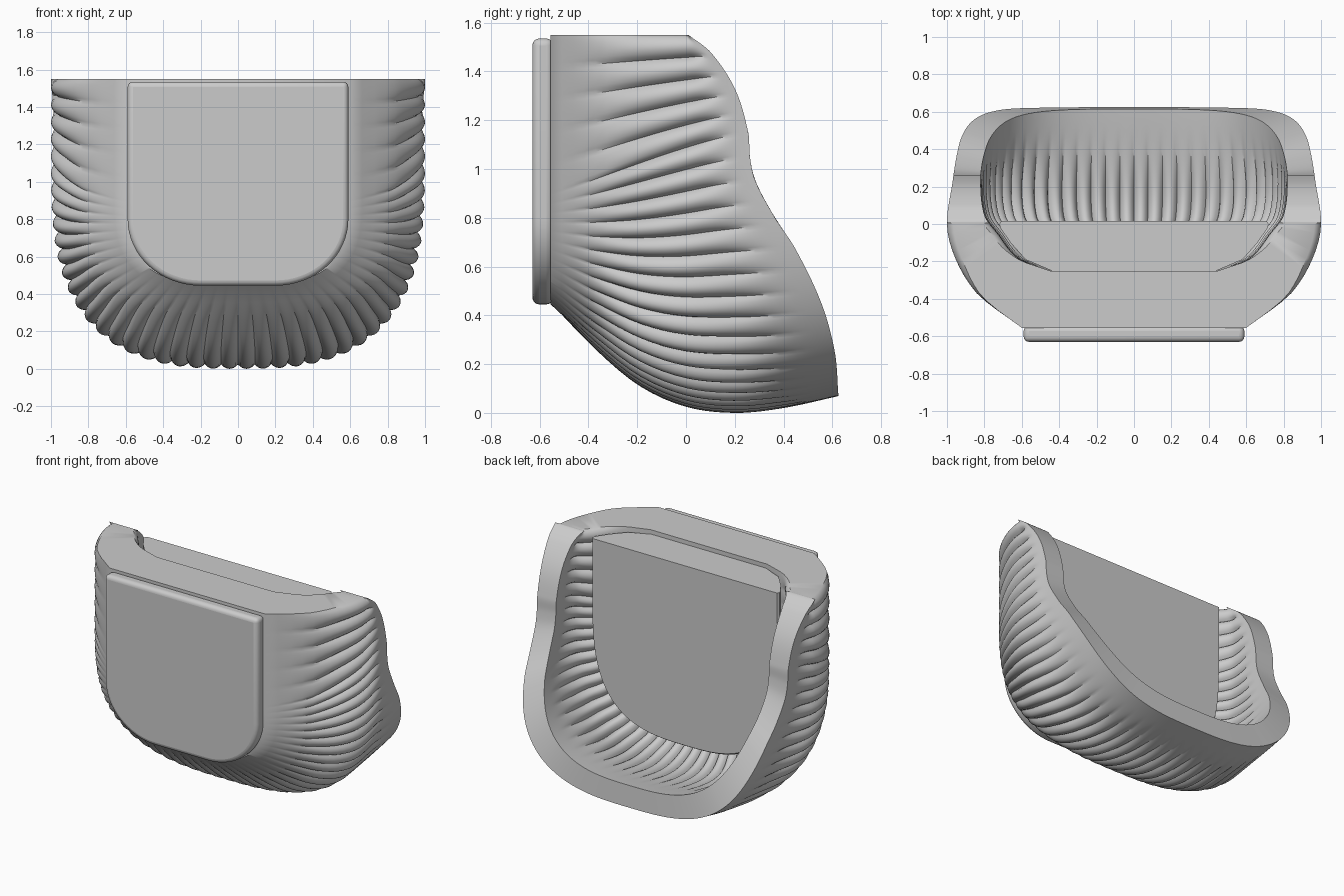
import bpy, bmesh, math

cube = bpy.data.objects.get("Cube")
if cube:
    bpy.data.objects.remove(cube, do_unlink=True)

TOP = 1.55
FLUTES = 48
STEPS = 8
COLS = FLUTES * STEPS

grey = bpy.data.materials.new("plain_grey")
grey.use_nodes = True
grey.diffuse_color = (0.6, 0.6, 0.6, 1)
grey.node_tree.nodes["Principled BSDF"].inputs["Base Color"].default_value = (0.6, 0.6, 0.6, 1)


def curve(points):
    """Smooth function through a few sorted (position, value) points."""
    xs, vs = zip(*points)
    last = len(xs) - 1

    def slope(i):
        a, b = max(i - 1, 0), min(i + 1, last)
        return (vs[b] - vs[a]) / (xs[b] - xs[a])

    def value(x):
        x = min(max(x, xs[0]), xs[-1])
        i = 0
        while i < last - 1 and x > xs[i + 1]:
            i += 1
        d = xs[i + 1] - xs[i]
        t = (x - xs[i]) / d
        s = t * t * (3 - 2 * t)
        return (vs[i] * (1 - s) + vs[i + 1] * s
                + d * t * (1 - t) * (slope(i) * (1 - t) - slope(i + 1) * t))
    return value


def smooth(a, b, x):
    t = min(max((x - a) / (b - a), 0), 1)
    return t * t * (3 - 2 * t)


# Depth profiles: half width, floor height, start of the round bottom, rim cut
outer_width = curve([(-.55, .6), (-.47, .72), (-.36, .85), (-.18, .957), (0, 1), (.27, .965), (.63, .95)])
outer_floor = curve([(-.55, .445), (-.36, .25), (-.19, .11), (0, .025), (.2, 0), (.4, .02), (.63, .07)])
inner_width = curve([(-.25, .45), (-.19, .61), (-.05, .73), (.05, .8), (.27, .82), (.63, .8)])
inner_floor = curve([(-.25, .5), (-.15, .33), (0, .2), (.2, .16), (.63, .22)])
round_start = curve([(-.55, .9), (0, 1.1), (.3, 1.17), (.63, 1.17)])
rim_depth = curve([(.07, .625), (.25, .61), (.45, .555), (.67, .45), (.8, .365), (.95, .285),
                   (1.05, .262), (1.15, .255), (1.33, .2), (1.48, .1), (1.55, .01)])


def unit_section():
    """Evenly spaced points of a U: x from -1 to 1, q from -1 (top) to 1 (bottom)."""
    c, h, fine = round_start(0), round_start(0), 1500
    half = [(1, -1), (1, 0)]
    for i in range(1, fine + 1):
        a = math.pi / 2 * i / fine
        half.append((max(math.cos(a), 0) ** (2 / 3), math.sin(a) ** (2 / 3)))
    half[-1] = (0, 1)
    pos = [(x, -q * (TOP - c) if q < 0 else -q * h) for x, q in half]
    dist = [0]
    for p, r in zip(pos, pos[1:]):
        dist.append(dist[-1] + math.dist(p, r))
    out, k = [], 0
    for j in range(COLS // 2 + 1):
        d = dist[-1] * j / (COLS // 2)
        while k < len(dist) - 2 and dist[k + 1] < d:
            k += 1
        t = min((d - dist[k]) / (dist[k + 1] - dist[k]), 1)
        out.append(tuple(m + (n - m) * t for m, n in zip(half[k], half[k + 1])))
    return out + [(-x, q) for x, q in out[-2::-1]]


SECTION = unit_section()


def place(point, y, width, floor, top=TOP):
    x, q = point
    c = round_start(y)
    z = c - q * (top - c) if q < 0 else c - q * (c - floor)
    return (x * width, y, z)


def flute(row, strength, side):
    """Press sharp grooves into a row, along its normal in the section plane."""
    out = []
    for i, (x, y, z) in enumerate(row):
        a, b = row[max(i - 1, 0)], row[min(i + 1, COLS)]
        dx, dz = b[0] - a[0], b[2] - a[2]
        if i in (0, COLS):
            dx = 0
        n = math.hypot(dx, dz) or 1
        press = side * strength[i] * .035 * (1 - abs(math.sin(math.pi * i / STEPS)) ** .7)
        out.append((x + dz / n * press, y, z - dx / n * press))
    return out


def wall(width, floor, front, side):
    """Rows of one wall surface, from its front end to the cut rim."""
    rows = []
    for k in range(12):
        y = front * (1 - k / 12)
        row = [place(p, y, width(y), floor(y)) for p in SECTION]
        rows.append(flute(row, [smooth(front * .95, front * .3, y)] * len(row), side))
    for k in range(17):
        v = k / 16
        row = []
        for p in SECTION:
            y = v * .3
            for _ in range(8):
                y = v * rim_depth(place(p, y, width(y), floor(y))[2])
            row.append(place(p, y, width(y), floor(y)))
        rows.append(flute(row, [1 - smooth(.1, .85, v)] * len(row), side))
    return rows


def finish(name, bm, bevel=0):
    bmesh.ops.recalc_face_normals(bm, faces=bm.faces)
    mesh = bpy.data.meshes.new(name)
    bm.to_mesh(mesh)
    bm.free()
    mesh.materials.append(grey)
    obj = bpy.data.objects.new(name, mesh)
    bpy.context.collection.objects.link(obj)
    if bevel:
        mod = obj.modifiers.new("soft_edge", 'BEVEL')
        mod.width = bevel
        mod.segments = 4
        mod.limit_method = 'ANGLE'
        mod.angle_limit = math.radians(40)
    bpy.ops.object.select_all(action='DESELECT')
    obj.select_set(True)
    bpy.context.view_layer.objects.active = obj
    bpy.ops.object.shade_smooth_by_angle(angle=math.radians(40))
    return obj


def skin(bm, rows):
    grid = [[bm.verts.new(p) for p in row] for row in rows]
    for a, b in zip(grid, grid[1:]):
        bridge(bm, a, b)
    return grid


def bridge(bm, a, b):
    for i in range(len(a) - 1):
        bm.faces.new((a[i], a[i + 1], b[i + 1], b[i]))


# Fluted shell: outer wall, inner wall, rim, end caps and flat top
bm = bmesh.new()
outer = skin(bm, wall(outer_width, outer_floor, -.555, 1))
inner = skin(bm, wall(inner_width, inner_floor, -.25, -1))
bridge(bm, outer[-1], inner[-1])
bm.faces.new(outer[0])
bm.faces.new(inner[0])
for end in (0, -1):
    for k in range(len(outer) - 1):
        bm.faces.new((outer[k][end], outer[k + 1][end], inner[k + 1][end], inner[k][end]))
bm.faces.new((outer[0][0], inner[0][0], inner[0][-1], outer[0][-1]))
finish("fluted_shell", bm)

# Inner slab filling the front of the bowl
bm = bmesh.new()
rings = [(-.25, .44, .5), (-.19, .58, .4), (-.1, .66, .33), (-.02, .715, .27), (0, .72, .26), (.015, .71, .27)]
coarse = SECTION[::STEPS // 2]
slab = skin(bm, [[place(p, y, w, b, TOP - .03) for p in coarse] for y, w, b in rings])
bm.faces.new(slab[0])
bm.faces.new(slab[-1])
for a, b in zip(slab, slab[1:]):
    bm.faces.new((a[0], b[0], b[-1], a[-1]))
finish("inner_slab", bm)

# Front panel with rounded lower corners
bm = bmesh.new()
outline = [(.59, 1.535)]
for i in range(17):
    a = math.pi / 2 * i / 16
    outline.append((.2 + .39 * math.cos(a), .8 - .355 * math.sin(a)))
outline += [(-x, z) for x, z in reversed(outline)]
face = bm.faces.new([bm.verts.new((x, -.63, z)) for x, z in outline])
ext = bmesh.ops.extrude_face_region(bm, geom=[face], use_keep_orig=True)
bmesh.ops.translate(bm, vec=(0, .085, 0),
                    verts=[g for g in ext["geom"] if isinstance(g, bmesh.types.BMVert)])
finish("front_panel", bm, .028)
